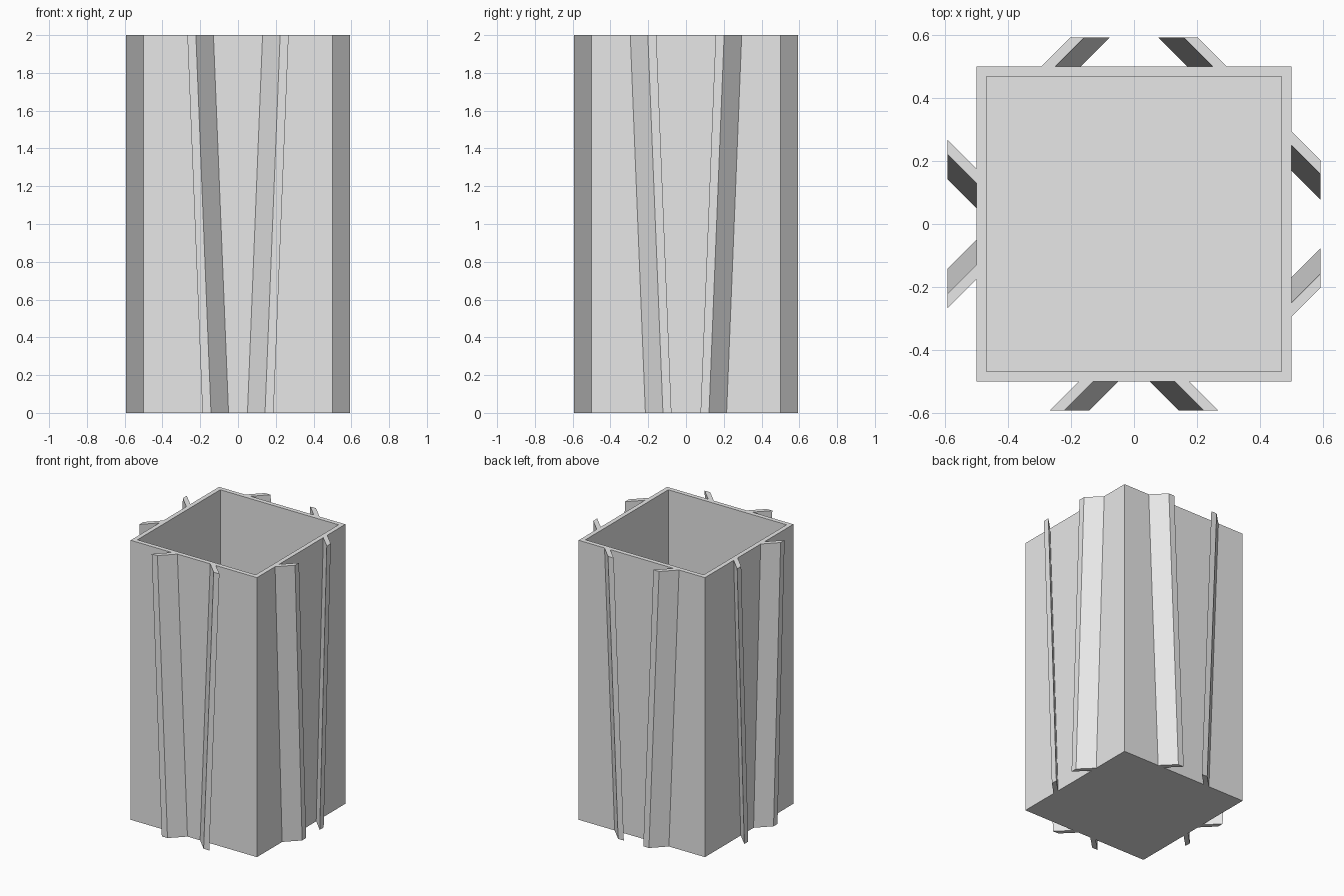
import bpy
import bmesh
from math import radians
from mathutils import Matrix

HEIGHT = 2.0
HALF = 0.5       # half width of the square body
WALL = 0.045     # wall and floor thickness
REACH = 0.093    # how far ribs stand out from the wall
THICK = 0.045    # rib thickness along the wall
LEAN = 0.08      # sideways drift of a rib from bottom to top

default = bpy.data.objects.get("Cube")
if default:
    bpy.data.objects.remove(default, do_unlink=True)

grey = bpy.data.materials.new("light_grey")
grey.use_nodes = True
grey.diffuse_color = (0.8, 0.8, 0.8, 1)
grey.node_tree.nodes["Principled BSDF"].inputs["Base Color"].default_value = grey.diffuse_color


def finish(name, bm):
    """Turn a bmesh into a flat-shaded grey object."""
    bmesh.ops.recalc_face_normals(bm, faces=bm.faces)
    mesh = bpy.data.meshes.new(name)
    bm.to_mesh(mesh)
    bm.free()
    mesh.materials.append(grey)
    obj = bpy.data.objects.new(name, mesh)
    bpy.context.collection.objects.link(obj)
    return obj


def make_body():
    """Open square box: inset the top face and push it down to the floor."""
    bm = bmesh.new()
    bmesh.ops.create_cube(bm, size=1)
    bmesh.ops.scale(bm, vec=(2 * HALF, 2 * HALF, HEIGHT), verts=bm.verts)
    bmesh.ops.translate(bm, vec=(0, 0, HEIGHT / 2), verts=bm.verts)
    top = max(bm.faces, key=lambda f: f.calc_center_median().z)
    bmesh.ops.inset_region(bm, faces=[top], thickness=WALL)
    rim = [e for e in top.edges]
    ret = bmesh.ops.extrude_face_region(bm, geom=[top])
    moved = [g for g in ret["geom"] if isinstance(g, bmesh.types.BMVert)]
    bmesh.ops.translate(bm, vec=(0, 0, WALL - HEIGHT), verts=moved)
    if top.is_valid:
        bmesh.ops.delete(bm, geom=[top], context="FACES_ONLY")
    return finish("square_body", bm)


def make_rib(name, base, slant, side, turn):
    """Slanted plate on the front wall, leaning outward, then turned to its wall."""
    tip = base + slant * REACH
    section = [(base, HALF), (tip, HALF + REACH),
               (tip + THICK, HALF + REACH), (base + THICK, HALF)]
    bm = bmesh.new()
    rings = [[bm.verts.new((side * (x + drift), -out, z)) for x, out in section]
             for drift, z in ((0, 0), (LEAN, HEIGHT))]
    low, high = rings
    bm.faces.new(low)
    bm.faces.new(high)
    for i in range(4):
        j = (i + 1) % 4
        bm.faces.new((low[i], low[j], high[j], high[i]))
    bm.transform(Matrix.Rotation(radians(turn), 4, "Z"))
    return finish(name, bm)


make_body()

# Ribs splay apart on the front and right-hand walls, and fold inward on the others
for wall, turn, base, slant in (("front", 0, 0.05, 1), ("left", 90, 0.17, -1),
                                ("back", 180, 0.17, -1), ("right", 270, 0.05, 1)):
    for label, side in (("a", 1), ("b", -1)):
        make_rib(f"{wall}_rib_{label}", base, slant, side, turn)
